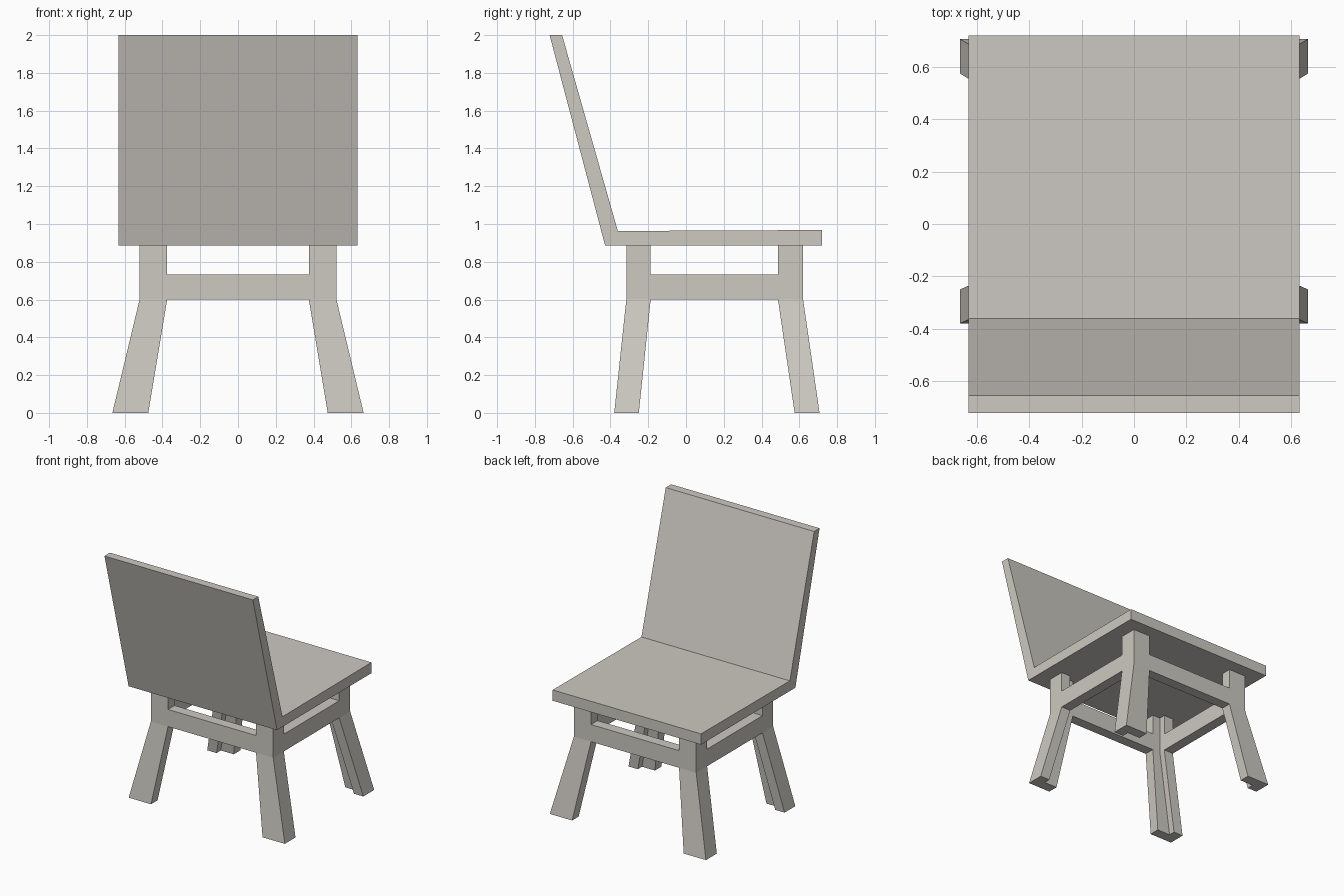
import bpy

if "Cube" in bpy.data.objects:
    bpy.data.objects.remove(bpy.data.objects["Cube"])

mat = bpy.data.materials.new("warm light grey")
mat.diffuse_color = (0.61, 0.585, 0.54, 1)
mat.use_nodes = True
mat.node_tree.nodes["Principled BSDF"].inputs["Base Color"].default_value = mat.diffuse_color
T = 0.08  # thickness of the frame planks


def make(name, verts, faces):
    me = bpy.data.meshes.new(name)
    me.from_pydata(verts, [], faces)
    me.update()
    me.materials.append(mat)
    ob = bpy.data.objects.new(name, me)
    bpy.context.collection.objects.link(ob)
    # consistent outward normals
    import bmesh
    bm = bmesh.new()
    bm.from_mesh(me)
    bmesh.ops.recalc_face_normals(bm, faces=bm.faces)
    bm.to_mesh(me)
    bm.free()
    return ob


def loft(name, rings):
    """Skin a stack of equal-length rings and cap both ends."""
    n = len(rings[0])
    faces = [tuple(range(n)), tuple(range((len(rings) - 1) * n, len(rings) * n))]
    for r in range(len(rings) - 1):
        for i in range(n):
            j = (i + 1) % n
            faces.append((r * n + i, r * n + j, (r + 1) * n + j, (r + 1) * n + i))
    return make(name, [v for ring in rings for v in ring], faces)


def box(name, x0, x1, y0, y1, z0, z1):
    return loft(name, [[(x0, y0, z), (x1, y0, z), (x1, y1, z), (x0, y1, z)]
                       for z in (z0, z1)])


# seat and leaning backrest: side profiles extruded across the width
W = 0.632
seat = [(-0.428, 0.885), (0.72, 0.885), (0.72, 0.968), (-0.361, 0.963)]
back = [(-0.428, 0.885), (-0.361, 0.963), (-0.656, 2.0), (-0.722, 2.0)]
for name, prof in (("seat", seat), ("backrest", back)):
    loft(name, [[(x, y, z) for y, z in prof] for x in (-W, W)])

# legs: L-shaped section, splayed below the rails, straight above
# each level: z, outer x, inner x, outer y, inner y
front = [(0, 0.665, 0.475, -0.38, -0.25),
         (0.6, 0.521, 0.375, -0.316, -0.187),
         (0.885, 0.521, 0.375, -0.316, -0.187)]
rear = [(0, 0.665, 0.475, 0.707, 0.575),
        (0.6, 0.521, 0.375, 0.62, 0.487),
        (0.885, 0.521, 0.375, 0.62, 0.487)]
for label, levels in (("front", front), ("rear", rear)):
    for side, s in (("left", -1), ("right", 1)):
        rings = []
        for z, xo, xi, yo, yi in levels:
            d = T if yi > yo else -T
            ring = [(xo, yo), (xi, yo), (xi, yo + d),
                    (xo - T, yo + d), (xo - T, yi), (xo, yi)]
            rings.append([(s * x, y, z) for x, y in ring])
        loft(f"{label}_leg_{side}", rings)

# rails joining the legs
box("front_rail", -0.375, 0.375, -0.316, -0.316 + T, 0.6, 0.732)
box("rear_rail", -0.375, 0.375, 0.62 - T, 0.62, 0.6, 0.732)
for side, s in (("left", -1), ("right", 1)):
    a, b = sorted((s * 0.521, s * (0.521 - T)))
    box(f"side_rail_{side}", a, b, -0.187, 0.487, 0.6, 0.732)
